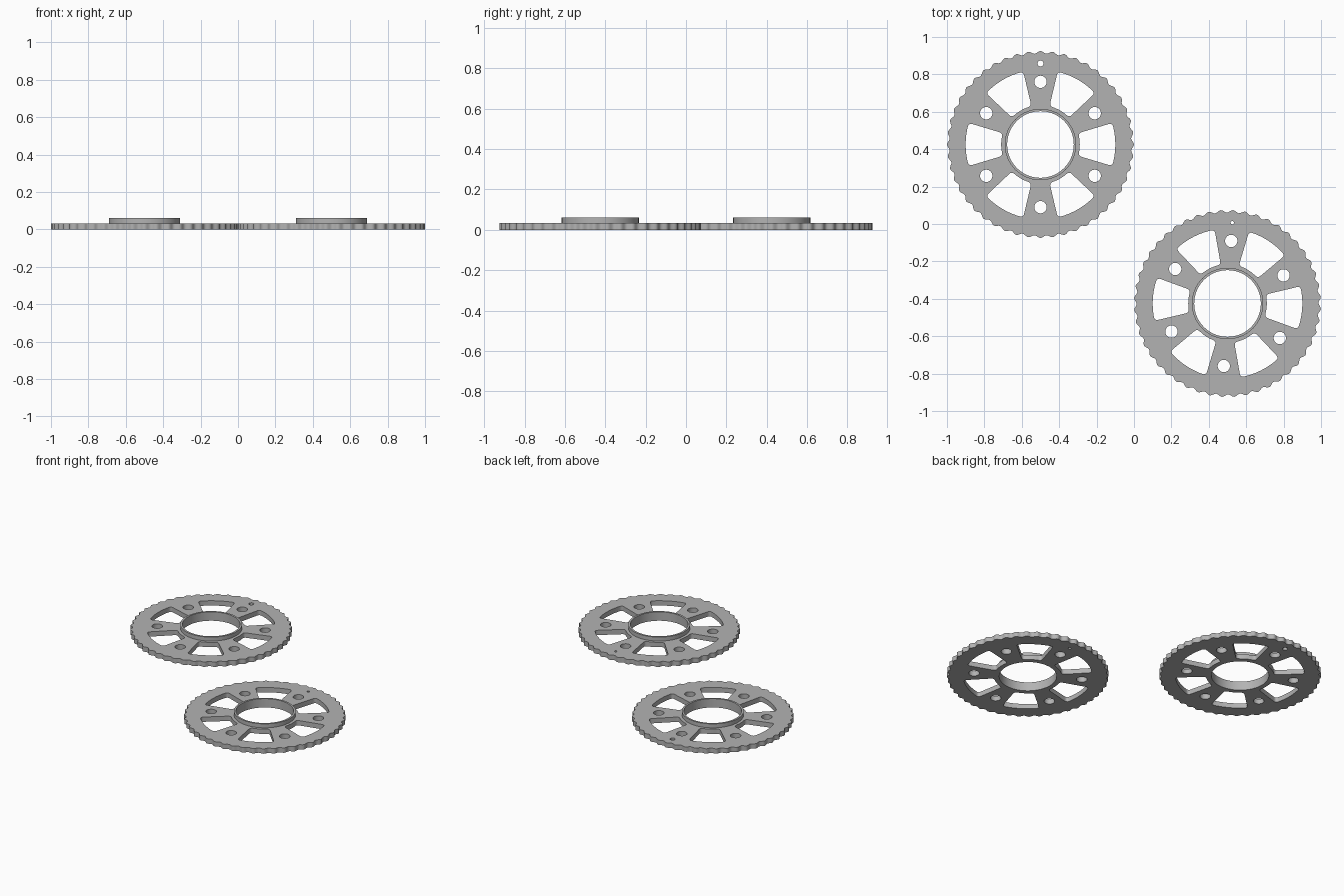
import bpy
from math import sin, cos, pi, radians

if "Cube" in bpy.data.objects:
    bpy.data.objects.remove(bpy.data.objects["Cube"], do_unlink=True)

PLATE_H, HUB_TOP = 0.033, 0.06
BORE, HUB_R = 0.178, 0.191

grey = bpy.data.materials.new("brushed grey metal")
grey.use_nodes = True
colour = (0.45, 0.45, 0.45, 1)
grey.diffuse_color = colour
grey.node_tree.nodes["Principled BSDF"].inputs["Base Color"].default_value = colour


def polar(r, a):
    return (r * cos(a), r * sin(a))


def circle(r, n, centre=(0, 0)):
    return [(centre[0] + r * cos(2 * pi * i / n), centre[1] + r * sin(2 * pi * i / n))
            for i in range(n)]


def toothed_rim(teeth, tip, root, steps=8):
    # Rounded teeth, with one tooth centred on +y
    pts = []
    for i in range(teeth * steps):
        wave = (1 + cos(2 * pi * i / steps)) / 2
        pts.append(polar(root + (tip - root) * wave, pi / 2 + 2 * pi * i / (teeth * steps)))
    return pts


def window(mid, half=radians(16.7), r_in=0.21, r_out=0.4, fillet=0.02):
    # Ring-sector opening with rounded corners, worked out in (radius, angle)
    corners = [(r_in, -half), (r_out, -half), (r_out, half), (r_in, half)]
    path = []
    for k, (r, a) in enumerate(corners):
        side_r = r + fillet if r == r_in else r - fillet
        arc_a = a - fillet / r if a > 0 else a + fillet / r
        start, end = (side_r, a), (r, arc_a)
        if k % 2 == 0:
            start, end = end, start
        for j in range(6):
            t = j / 5
            path.append(tuple((1 - t) ** 2 * s + 2 * t * (1 - t) * c + t * t * e
                              for s, c, e in zip(start, (r, a), end)))
        # Follow the outer or inner arc to the next corner
        if k % 2:
            a_end = -end[1]
            path += [(r, end[1] + (a_end - end[1]) * j / 12) for j in range(1, 12)]
    return [polar(r, a + mid) for r, a in path]


def flat_part(name, outlines, z0, z1, location, turn):
    # Extrude nested closed outlines; inner ones become holes
    curve = bpy.data.curves.new(name, "CURVE")
    curve.dimensions = "2D"
    curve.fill_mode = "BOTH"
    curve.extrude = (z1 - z0) / 2
    for pts in outlines:
        spline = curve.splines.new("POLY")
        spline.points.add(len(pts) - 1)
        for p, (x, y) in zip(spline.points, pts):
            p.co = (x, y, 0, 1)
        spline.use_cyclic_u = True
    curve.materials.append(grey)
    obj = bpy.data.objects.new(name, curve)
    bpy.context.collection.objects.link(obj)
    obj.location = (location[0], location[1], (z0 + z1) / 2)
    obj.rotation_euler.z = turn
    bpy.ops.object.select_all(action="DESELECT")
    obj.select_set(True)
    bpy.context.view_layer.objects.active = obj
    bpy.ops.object.convert(target="MESH")
    bpy.ops.object.shade_smooth_by_angle(angle=radians(35))


def sprocket(label, location, turn, pin_r):
    outlines = [toothed_rim(48, 0.5, 0.486), circle(BORE, 96)]
    for k in range(6):
        outlines.append(window(k * pi / 3))
        outlines.append(circle(0.033, 32, polar(0.335, pi / 6 + k * pi / 3)))
    # Small timing hole near the rim
    outlines.append(circle(pin_r, 20, (0, 0.433)))
    flat_part(label + "_toothed_plate", outlines, 0, PLATE_H, location, turn)
    # Raised collar around the bore
    flat_part(label + "_hub_ring", [circle(HUB_R, 96), circle(BORE, 96)],
              PLATE_H, HUB_TOP, location, turn)


sprocket("right", (-0.5, 0.425), 0, 0.016)
sprocket("left", (0.5, -0.425), radians(-3.4), 0.009)
